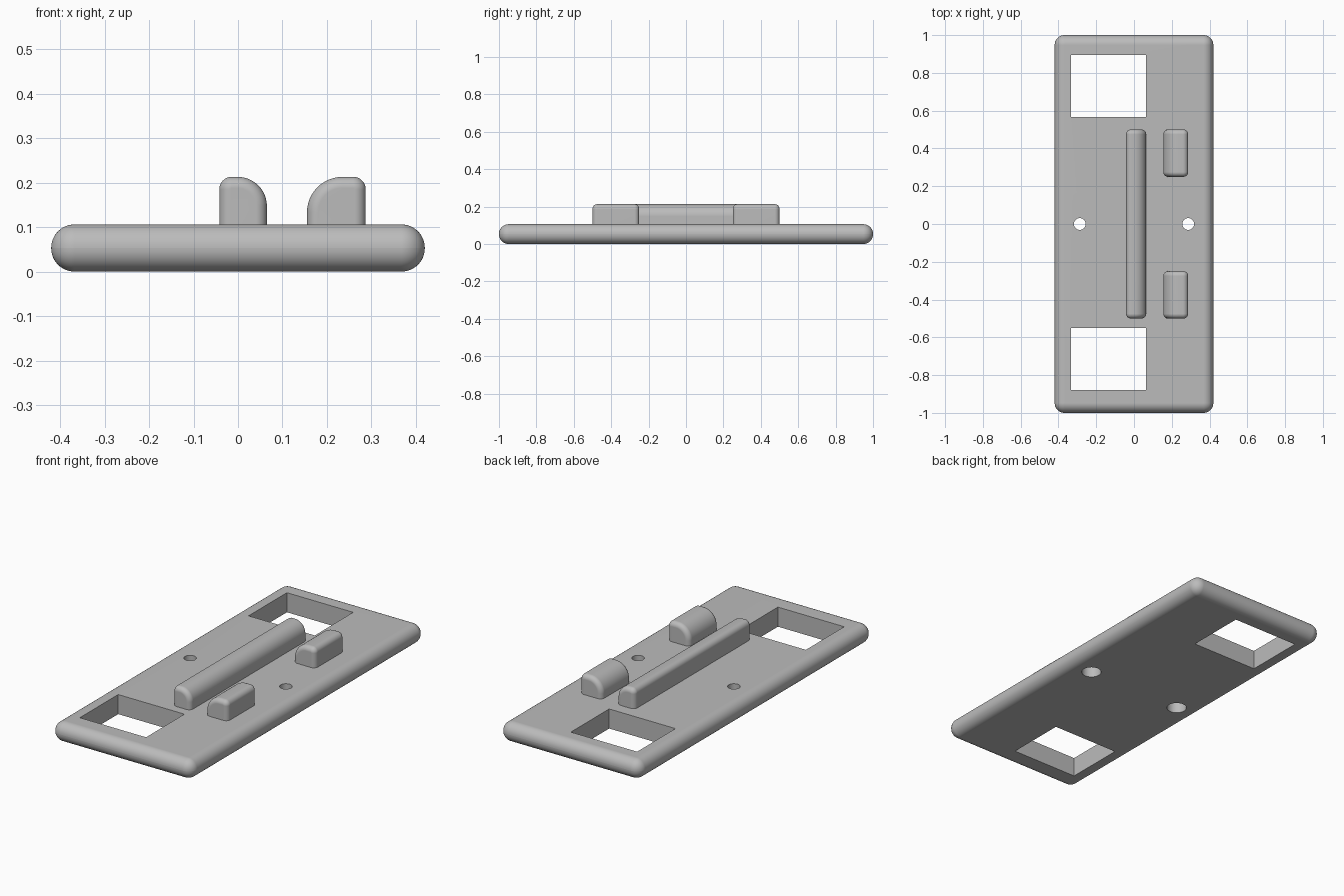
import bpy, bmesh, math

if "Cube" in bpy.data.objects:
    bpy.data.objects.remove(bpy.data.objects["Cube"])

grey = bpy.data.materials.new("plain_grey")
grey.diffuse_color = (0.5, 0.5, 0.5, 1)
grey.use_nodes = True
grey.node_tree.nodes["Principled BSDF"].inputs["Base Color"].default_value = grey.diffuse_color

TOP = 0.106      # plate thickness
RIB_TOP = 0.213  # top of the raised ribs


def finish(ob):
    """Smooth rounded parts but keep crisp edges and flat faces."""
    ob.data.materials.clear()
    ob.data.materials.append(grey)
    bpy.ops.object.select_all(action='DESELECT')
    ob.select_set(True)
    bpy.context.view_layer.objects.active = ob
    bpy.ops.object.shade_smooth_by_angle(angle=math.radians(35))
    wn = ob.modifiers.new("flat_normals", 'WEIGHTED_NORMAL')
    wn.keep_sharp = True


def box(name, x0, x1, y0, y1, z0, z1):
    bpy.ops.mesh.primitive_cube_add(size=1, location=((x0 + x1) / 2, (y0 + y1) / 2, (z0 + z1) / 2))
    ob = bpy.context.object
    ob.name = name
    ob.scale = (x1 - x0, y1 - y0, z1 - z0)
    bpy.ops.object.transform_apply(location=True, rotation=False, scale=True)
    return ob


def cylinder(name, x, r, z0, z1):
    bpy.ops.mesh.primitive_cylinder_add(vertices=48, radius=r, depth=z1 - z0,
                                        location=(x, 0, (z0 + z1) / 2))
    bpy.context.object.name = name
    return bpy.context.object


def rib(name, x0, x1, y0, y1, r_left, r_right, r_end=0.025):
    """Bar along y with two different top radii and rounded ends."""
    def profile(d):
        pts = [(x1 - d, TOP - 0.03), (x0 + d, TOP - 0.03)]
        for r, cx, a0 in ((r_left, x0 + r_left, 180), (r_right, x1 - r_right, 90)):
            q = max(r - d, 0.0)
            for i in range(13):
                a = math.radians(a0 - 90 * i / 12)
                pts.append((cx + q * math.cos(a), RIB_TOP - r + q * math.sin(a)))
        return pts

    stations = []
    for i in range(9):
        t = math.radians(90 * i / 8)
        stations.append((r_end * (1 - math.sin(t)), r_end * (1 - math.cos(t))))
    path = [(d, y0 + e) for d, e in stations] + [(d, y1 - e) for d, e in reversed(stations)]
    bm = bmesh.new()
    rings = [[bm.verts.new((x, y, z)) for x, z in profile(d)] for d, y in path]
    n = len(rings[0])
    for a, b in zip(rings, rings[1:]):
        for i in range(n):
            j = (i + 1) % n
            bm.faces.new((a[i], a[j], b[j], b[i]))
    bm.faces.new(rings[0])
    bm.faces.new(rings[-1])
    bmesh.ops.remove_doubles(bm, verts=bm.verts, dist=1e-5)
    bmesh.ops.recalc_face_normals(bm, faces=bm.faces)
    me = bpy.data.meshes.new(name)
    bm.to_mesh(me)
    bm.free()
    ob = bpy.data.objects.new(name, me)
    bpy.context.collection.objects.link(ob)
    finish(ob)


# Base plate with fully rounded rim
plate = box("base_plate", -0.42, 0.42, -1, 1, 0, TOP)
bev = plate.modifiers.new("round_rim", 'BEVEL')
bev.width = 0.0525
bev.segments = 12
bev.limit_method = 'NONE'
bpy.ops.object.modifier_apply(modifier=bev.name)

# Two windows and two counterbored screw holes
cutters = [box("window_cutter", -0.333, 0.064, y, y + 0.328, -0.1, 0.2) for y in (0.566, -0.878)]
for x in (-0.287, 0.287):
    cutters.append(cylinder("screw_cutter", x, 0.031, -0.1, 0.2))
    cutters.append(cylinder("counterbore_cutter", x, 0.05, -0.1, 0.06))
for c in cutters:
    bpy.context.view_layer.objects.active = plate
    mod = plate.modifiers.new("cut", 'BOOLEAN')
    mod.operation = 'DIFFERENCE'
    mod.solver = 'EXACT'
    mod.object = c
    bpy.ops.object.modifier_apply(modifier=mod.name)
    bpy.data.objects.remove(c)
finish(plate)

# Long rib and the two short blocks facing it
rib("long_rib", -0.042, 0.065, -0.5, 0.5, 0.028, 0.066)
rib("front_block", 0.155, 0.287, -0.5, -0.25, 0.08, 0.028)
rib("back_block", 0.155, 0.287, 0.25, 0.5, 0.08, 0.028)
